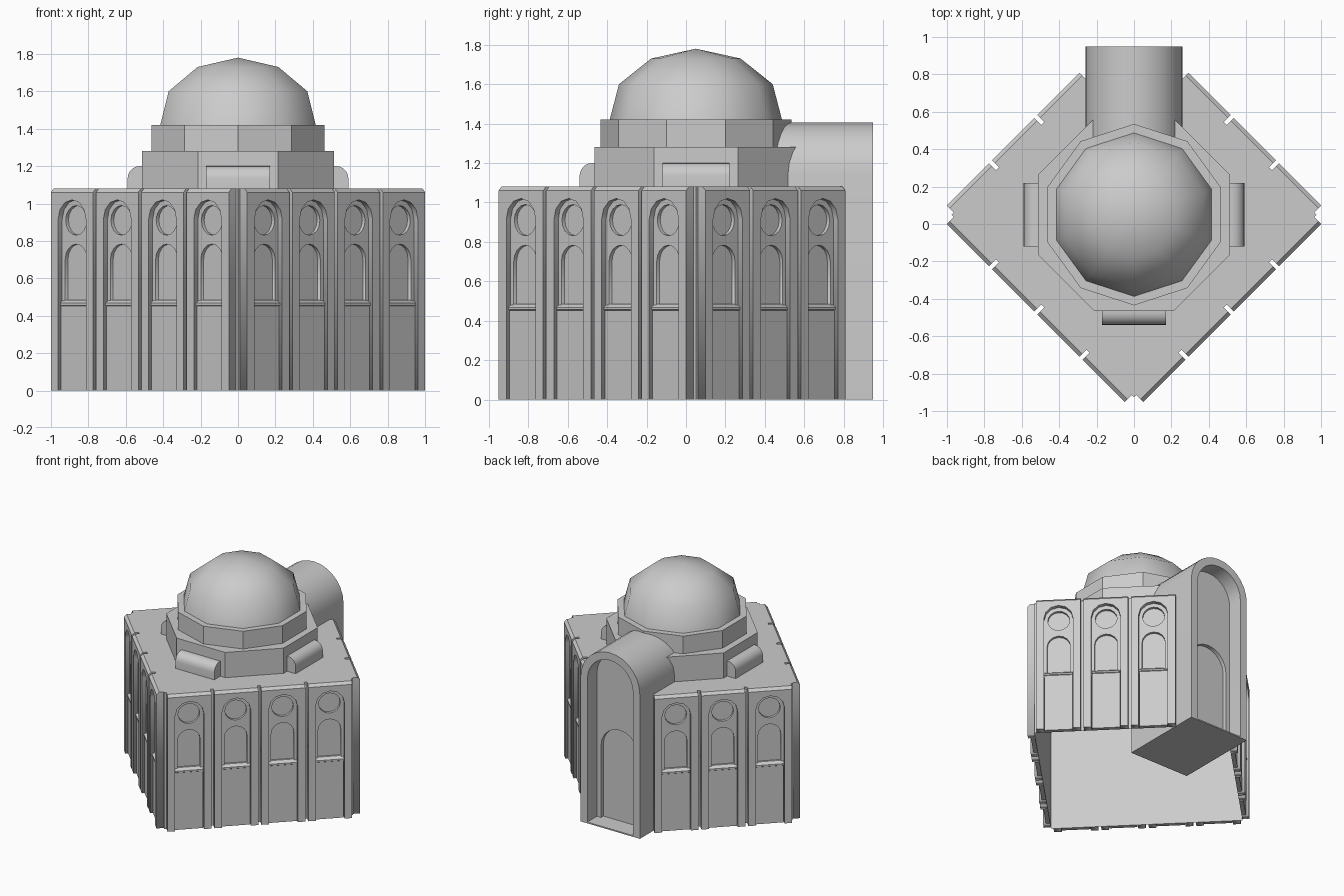
import bpy, bmesh, math
from mathutils import Matrix, Vector

if "Cube" in bpy.data.objects:
    bpy.data.objects.remove(bpy.data.objects["Cube"])

CY = 0.05                     # centre of the square hall in y
OUT, WALL = 0.7425, 0.69      # distance of frame face and wall from the centre
STEP = 0.342                  # bay spacing


def finish(name, bm, angle=None):
    bmesh.ops.remove_doubles(bm, verts=bm.verts, dist=1e-5)
    bmesh.ops.recalc_face_normals(bm, faces=bm.faces)
    me = bpy.data.meshes.new(name)
    bm.to_mesh(me)
    bm.free()
    ob = bpy.data.objects.new(name, me)
    bpy.context.collection.objects.link(ob)
    if angle:
        bpy.ops.object.select_all(action='DESELECT')
        ob.select_set(True)
        bpy.context.view_layer.objects.active = ob
        bpy.ops.object.shade_smooth_by_angle(angle=math.radians(angle))
    return ob


def arch(hw, spring, bottom, n=8):
    """Round-headed outline in (x, z), left foot to right foot."""
    pts = [(-hw, bottom)]
    for i in range(n + 1):
        a = math.pi * (1 - i / n)
        pts.append((hw * math.cos(a), spring + hw * math.sin(a)))
    return pts + [(hw, bottom)]


def plate(bm, loops, d0, d1):
    """Flat plate with optional holes, standing in xz, from y=-d0 to y=-d1."""
    cu = bpy.data.curves.new("tmp", 'CURVE')
    cu.dimensions, cu.fill_mode = '2D', 'BOTH'
    cu.extrude = abs(d1 - d0) / 2
    for loop in loops:
        sp = cu.splines.new('POLY')
        sp.points.add(len(loop) - 1)
        for p, (x, z) in zip(sp.points, loop):
            p.co = (x, z, 0, 1)
        sp.use_cyclic_u = True
    ob = bpy.data.objects.new("tmp", cu)
    me = bpy.data.meshes.new_from_object(ob)
    me.transform(Matrix.Translation((0, -(d0 + d1) / 2, 0)) @ Matrix.Rotation(math.pi / 2, 4, 'X'))
    bm.from_mesh(me)
    bpy.data.objects.remove(ob)
    bpy.data.curves.remove(cu)
    bpy.data.meshes.remove(me)


def strip(bm, prof, hw):
    """Profile of (distance out, z) swept along x from -hw to hw."""
    a = [bm.verts.new((-hw, -d, z)) for d, z in prof]
    b = [bm.verts.new((hw, -d, z)) for d, z in prof]
    bm.faces.new(a)
    bm.faces.new(b[::-1])
    for i in range(len(prof)):
        j = (i + 1) % len(prof)
        bm.faces.new((a[i], b[i], b[j], a[j]))


def lathe(name, prof, n, offset, angle=None):
    """Rings of n sides around the hall axis, closed at the top centre."""
    bm = bmesh.new()
    prev = None
    for r, z in prof:
        if r == 0:
            top = bm.verts.new((0, CY, z))
            for i in range(n):
                bm.faces.new((prev[i], prev[(i + 1) % n], top))
            break
        ring = []
        for i in range(n):
            a = offset + math.tau * i / n
            ring.append(bm.verts.new((r * math.cos(a), CY + r * math.sin(a), z)))
        if prev:
            for i in range(n):
                j = (i + 1) % n
                bm.faces.new((prev[i], prev[j], ring[j], ring[i]))
        prev = ring
    return finish(name, bm, angle)


# hall shell: square on its corner, back corner cut for the portal, open below
bm = bmesh.new()
c = WALL * math.sqrt(2)
plan = [(0, CY - c), (c, CY), (0.25, CY + c - 0.25), (-0.25, CY + c - 0.25), (-c, CY)]
low = [bm.verts.new((x, y, 0)) for x, y in plan]
high = [bm.verts.new((x, y, 1.08)) for x, y in plan]
bm.faces.new(high)
for i in range(5):
    j = (i + 1) % 5
    bm.faces.new((low[i], low[j], high[j], high[i]))
finish("hall_walls", bm)

# one wall bay: frame, chamfered cap, pierced panel, lower block with sill
bm = bmesh.new()
W, N = 0.16, 0.105
plate(bm, [[(-W, 0)] + arch(N, 0.915, 0, 6) + [(W, 0), (W, 1.06), (-W, 1.06)]], WALL, OUT)
strip(bm, [(WALL, 1.06), (OUT, 1.06), (OUT - 0.02, 1.08), (WALL, 1.08)], W)
circle = [(0.079 * math.cos(math.tau * i / 16), 0.91 + 0.079 * math.sin(math.tau * i / 16))
          for i in range(16)]
plate(bm, [arch(N, 0.915, 0.44, 6), circle, arch(0.083, 0.70, 0.46, 8)], WALL, 0.711)
strip(bm, [(WALL, 0), (0.722, 0), (0.722, 0.452), (0.728, 0.456), (0.728, 0.468),
           (0.705, 0.485), (WALL, 0.485)], N - 0.003)
bay = finish("wall_bay", bm)
bay_mesh = bay.data
bpy.data.objects.remove(bay)

# repeat the bay on four walls, leaving out the two beside the portal
for side in range(4):
    rot = Matrix.Rotation(math.radians(45 + 90 * side), 4, 'Z')
    for k in range(4):
        if (side, k) in ((1, 3), (2, 0)):
            continue
        ob = bpy.data.objects.new("wall_bay", bay_mesh)
        ob.matrix_world = (Matrix.Translation((0, CY, 0)) @ rot
                           @ Matrix.Translation(((k - 1.5) * STEP, 0, 0)))
        bpy.context.collection.objects.link(ob)

# drum, collar and dome
lathe("octagon_drum", [(0.557, 1.08), (0.557, 1.28), (0, 1.28)], 8, math.pi / 8)
lathe("dome_collar", [(0.485, 1.28), (0.485, 1.42), (0, 1.42)], 10, math.pi / 2)
lathe("dome", [(0.437, 1.42), (0.39, 1.6), (0.227, 1.73), (0, 1.78)], 10, math.pi / 2, 60)

# rounded dormers on three sides of the drum
prof = [(0.50, 1.08), (0.59, 1.08), (0.59, 1.135)]
prof += [(0.525 + 0.065 * math.cos(math.radians(a)), 1.135 + 0.065 * math.sin(math.radians(a)))
         for a in (18, 36, 54, 72, 90)] + [(0.50, 1.20)]
for deg in (-90, 0, 90):
    bm = bmesh.new()
    strip(bm, prof, 0.17)
    bm.transform(Matrix.Translation((0, CY, 0)) @ Matrix.Rotation(math.radians(deg), 4, 'Z'))
    finish("drum_dormer", bm, 30)

# back portal: barrel-roofed body, deep arched niche, shallow arched door
outer = arch(0.26, 1.145, 0, 14)
bm = bmesh.new()
plate(bm, [outer[:] + arch(0.2, 1.145, 0, 14)[::-1]], -0.83, -0.95)
finish("portal_arch", bm, 30)
bm = bmesh.new()
plate(bm, [outer[:] + arch(0.165, 0.58, 0, 10)[::-1]], -0.80, -0.83)
finish("portal_door_wall", bm, 30)
bm = bmesh.new()
plate(bm, [outer], -0.28, -0.80)
finish("portal_body", bm, 30)
bm = bmesh.new()
strip(bm, [(-0.95, 0), (-0.80, 0), (-0.80, 0.01), (-0.95, 0.01)], 0.2)
finish("portal_floor", bm)
